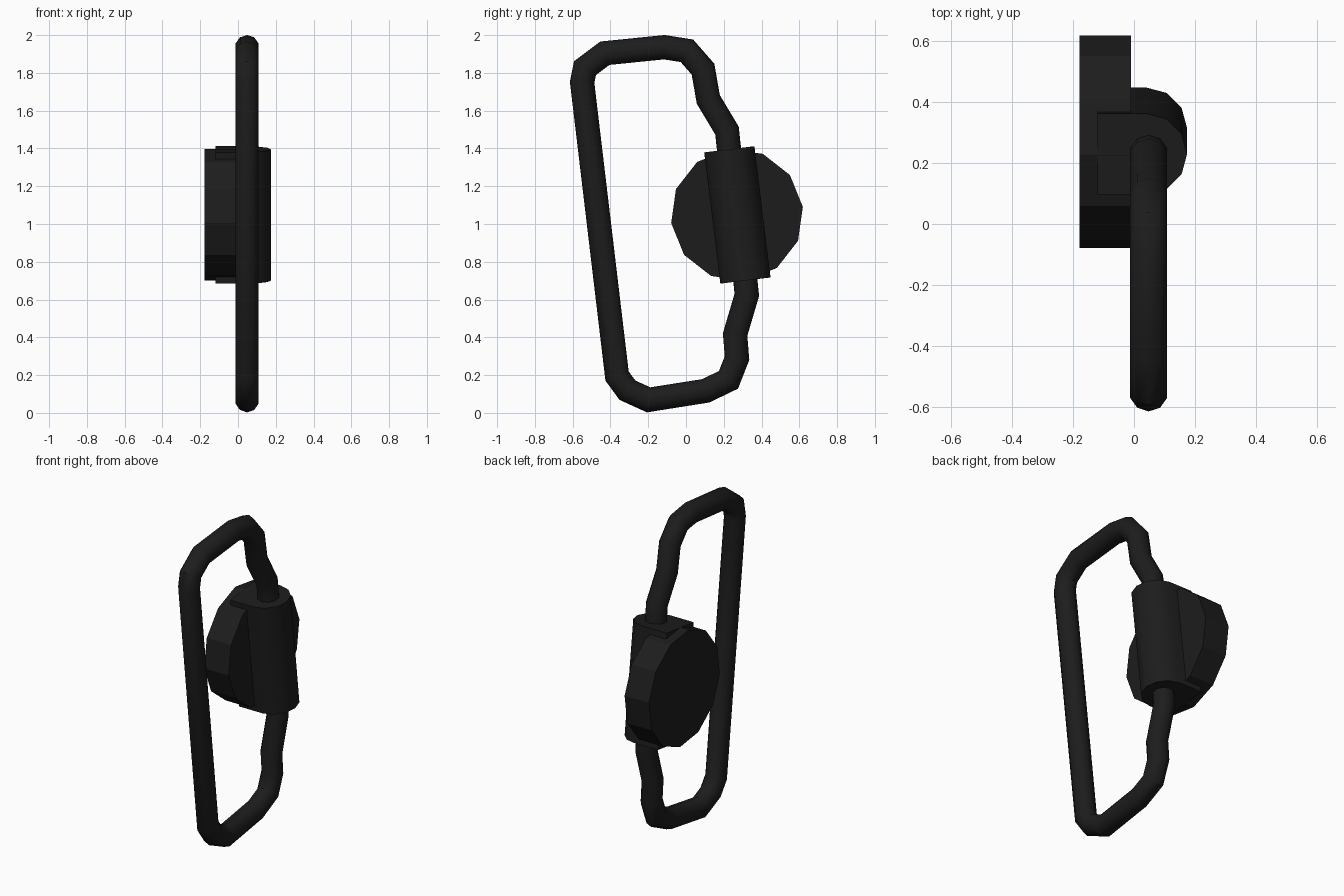
import bpy, bmesh
from math import sin, cos, pi, radians
from mathutils import Vector, Matrix

if "Cube" in bpy.data.objects:
    bpy.data.objects.remove(bpy.data.objects["Cube"])

black = bpy.data.materials.new("black")
black.diffuse_color = (0.012, 0.012, 0.012, 1)
black.use_nodes = True
black.node_tree.nodes["Principled BSDF"].inputs["Base Color"].default_value = black.diffuse_color


def finish(name, bm, matrix=None):
    if matrix:
        bm.transform(matrix)
    bmesh.ops.recalc_face_normals(bm, faces=bm.faces)
    mesh = bpy.data.meshes.new(name)
    bm.to_mesh(mesh)
    bm.free()
    mesh.materials.append(black)
    ob = bpy.data.objects.new(name, mesh)
    bpy.context.collection.objects.link(ob)
    return ob


def prism(profile, axis):
    """Extrude a closed profile along a vector."""
    bm = bmesh.new()
    face = bm.faces.new([bm.verts.new(p) for p in profile])
    top = bmesh.ops.extrude_face_region(bm, geom=[face])["geom"]
    verts = [v for v in top if isinstance(v, bmesh.types.BMVert)]
    bmesh.ops.translate(bm, verts=verts, vec=axis)
    return bm


# bent tube loop: mitred sweep along a closed path in the y-z plane
path = [Vector(p) for p in [
    (-.55, 1.75), (-.365, .195), (-.31, .12), (-.198, .069), (.105, .117),
    (.225, .175), (.27, .29), (.26, .415), (.322, .625), (.312, .72),
    (.225, 1.42), (.217, 1.495), (.118, 1.66), (.09, 1.82), (.005, 1.917),
    (-.115, 1.936), (-.43, 1.904), (-.535, 1.825)]]
R, SIDES, X0 = .064, 10, .048
bm = bmesh.new()
rings = []
for i, p in enumerate(path):
    a = (p - path[i - 1]).normalized()
    b = (path[(i + 1) % len(path)] - p).normalized()
    t = (a + b).normalized()
    n = Vector((-t.y, t.x)) / t.dot(a)
    ring = []
    for k in range(SIDES):
        ang = 2 * pi * k / SIDES
        q = p + n * R * cos(ang)
        ring.append(bm.verts.new((X0 + R * sin(ang), q.x, q.y)))
    rings.append(ring)
for i, ring in enumerate(rings):
    prev = rings[i - 1]
    for k in range(SIDES):
        bm.faces.new((prev[k - 1], prev[k], ring[k], ring[k - 1]))
tube = finish("tube_frame", bm)

# twelve-sided disc beside the frame
disc_profile = [(-.178, .27 + .351 * cos(radians(7 + 30 * k)),
                 1.048 + .351 * sin(radians(7 + 30 * k))) for k in range(12)]
finish("disc", prism(disc_profile, (.168, 0, 0)))

# D-shaped clamp body around the tube, tilted with it
r, cx = .134, .04
clamp_profile = [(-.12, -r, -.35), *[
    (cx + r * cos(radians(a)), r * sin(radians(a)), -.35)
    for a in range(-90, 91, 30)], (-.12, r, -.35)]
place = Matrix.Translation((0, .272, 1.048)) @ Matrix.Rotation(radians(7), 4, 'X')
clamp = finish("clamp_body", prism(clamp_profile, (0, 0, .7)), place)

for ob in (tube, clamp):
    bpy.ops.object.select_all(action='DESELECT')
    ob.select_set(True)
    bpy.context.view_layer.objects.active = ob
    bpy.ops.object.shade_smooth_by_angle(angle=radians(37))
